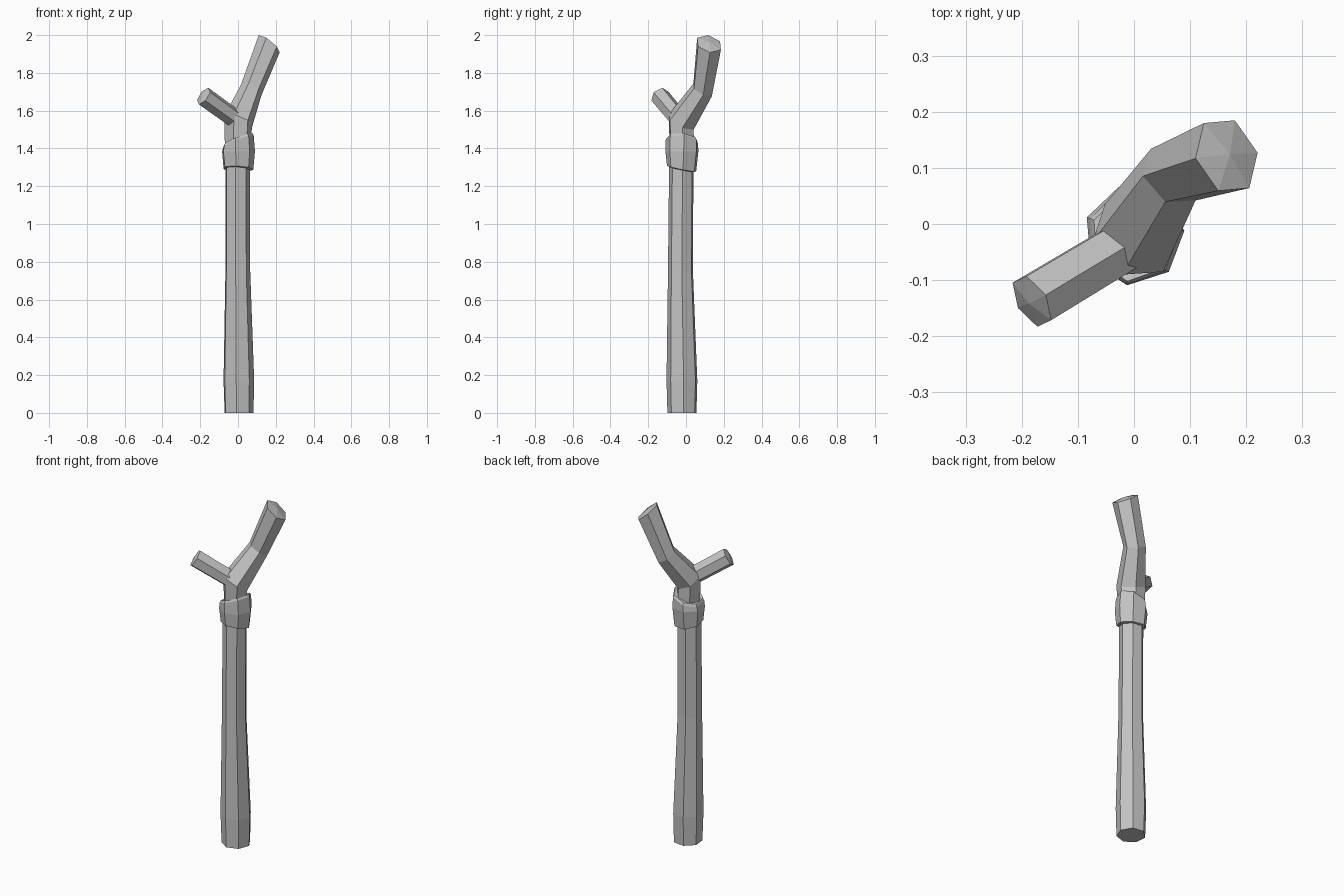
import bpy, bmesh, math
from mathutils import Vector

if "Cube" in bpy.data.objects:
    bpy.data.objects.remove(bpy.data.objects["Cube"])

grey = bpy.data.materials.new("weathered grey")
grey.diffuse_color = (0.55, 0.55, 0.55, 1)
grey.use_nodes = True
grey.node_tree.nodes["Principled BSDF"].inputs["Base Color"].default_value = grey.diffuse_color
UP = (0, 0, 1)


def loft(name, rings, sides, phase, bulge=0.0):
    """Skin rings of (centre, normal, radius); the end cap is a fan raised by bulge."""
    bm = bmesh.new()
    loops = []
    for centre, normal, radius in rings:
        turn = Vector(UP).rotation_difference(Vector(normal))
        loop = []
        for i in range(sides):
            a = math.radians(phase) + math.tau * i / sides
            p = turn @ Vector((math.cos(a), math.sin(a), 0))
            loop.append(bm.verts.new(Vector(centre) + p * radius))
        loops.append(loop)
    for lo, hi in zip(loops, loops[1:]):
        for i in range(sides):
            j = (i + 1) % sides
            bm.faces.new((lo[i], lo[j], hi[j], hi[i]))
    bm.faces.new(loops[0][::-1])
    centre, normal, _ = rings[-1]
    tip = bm.verts.new(Vector(centre) + Vector(normal).normalized() * bulge)
    for i in range(sides):
        bm.faces.new((loops[-1][i], loops[-1][(i + 1) % sides], tip))
    bmesh.ops.recalc_face_normals(bm, faces=bm.faces)
    mesh = bpy.data.meshes.new(name)
    bm.to_mesh(mesh)
    bm.free()
    mesh.materials.append(grey)
    obj = bpy.data.objects.new(name, mesh)
    bpy.context.collection.objects.link(obj)
    return obj


# Seven-sided shaft, slightly swollen near the foot
loft("shaft", [((0.003, -0.02, 0), UP, 0.079),
               ((0.002, -0.02, 0.17), UP, 0.084),
               ((-0.003, -0.028, 0.75), UP, 0.068),
               ((-0.003, -0.023, 1.42), UP, 0.066)], 7, 5)

# Main limb, bending up and away to the back right
loft("main_limb", [((0, -0.022, 1.40), UP, 0.070),
                   ((0, -0.025, 1.54), (0.4, 0.5, 1), 0.080),
                   ((0.07, 0.088, 1.71), (0.5, 0.55, 1), 0.061),
                   ((0.165, 0.122, 1.954), (0.8, 0.32, 1), 0.072)], 6, 9, 0.010)

# Short side branch, pointing to the front left
axis = Vector((-1, -0.6, 0.72))
end = Vector((-0.182, -0.138, 1.677))
loft("side_branch", [(end - axis * 0.17, axis, 0.050),
                     (end, axis, 0.052)], 6, 28, 0.008)

# Tilted band around the joint
low, high = (0.05, 0.2, 1), (-0.38, 0.1, 1)
loft("band", [((0, -0.022, 1.288), low, 0.066),
              ((0, -0.022, 1.292), low, 0.081),
              ((0, -0.022, 1.310), low, 0.083),
              ((0, -0.020, 1.385), UP, 0.090),
              ((0, -0.020, 1.440), high, 0.089),
              ((0, -0.021, 1.452), high, 0.082),
              ((0, -0.022, 1.450), high, 0.066)], 7, 5)
